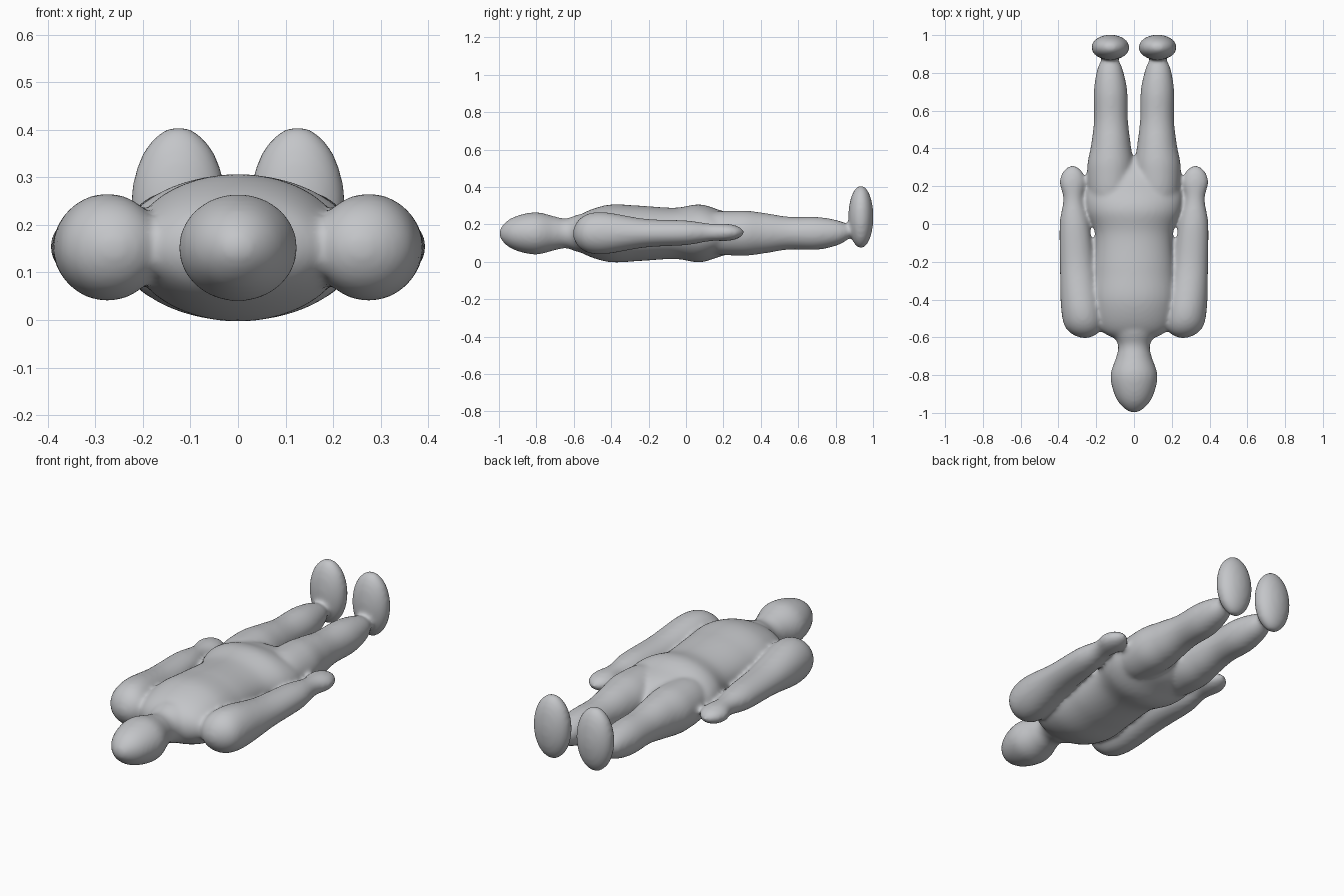
import bpy, bmesh, math
from mathutils import Vector, Matrix

if "Cube" in bpy.data.objects:
    bpy.data.objects.remove(bpy.data.objects["Cube"])

SIDES, STEPS = 40, 8


def spline(rows):
    """Smooth the stations; mirrored end stations give rounded tips."""
    flip = lambda r: (r[0], r[1], r[2], -r[3], -r[4])
    pts = [Vector(r) for r in [flip(rows[1])] + rows + [flip(rows[-2])]]
    out = []
    for a, b, c, d in zip(pts, pts[1:], pts[2:], pts[3:]):
        for i in range(STEPS):
            t = i / STEPS
            out.append(b + (c - a) * t / 2 + (a * 2 - b * 5 + c * 4 - d) * t * t / 2
                       + (b * 3 - a - c * 3 + d) * t ** 3 / 2)
    return out[1:]


def limb(bm, rows, side=1):
    """Loft ellipses along y; a station is y, centre x, centre z, half width, half height."""
    rings = []
    for y, cx, cz, rx, rz in spline(rows):
        ring = []
        for k in range(SIDES):
            a = math.tau * k / SIDES
            ring.append(bm.verts.new((side * (cx + rx * math.cos(a)), y, cz + rz * math.sin(a))))
        rings.append(ring)
    faces = [bm.faces.new(rings[0]), bm.faces.new(rings[-1])]
    for r, s in zip(rings, rings[1:]):
        for k in range(SIDES):
            n = (k + 1) % SIDES
            faces.append(bm.faces.new((r[k], r[n], s[n], s[k])))
    bmesh.ops.recalc_face_normals(bm, faces=faces)


# Stations for each part
head_and_neck = [
    (-1.0, 0, .152, 0, 0), (-.94, 0, .152, .085, .078), (-.81, 0, .152, .125, .113),
    (-.70, 0, .152, .093, .09), (-.64, 0, .152, .085, .08), (-.54, 0, .152, .12, .1),
    (-.45, 0, .152, 0, 0)]
torso = [
    (-.62, 0, .152, 0, 0), (-.57, 0, .152, .17, .095), (-.42, 0, .152, .225, .152),
    (-.25, 0, .152, .215, .148), (-.06, 0, .152, .205, .137), (.07, 0, .152, .25, .155),
    (.17, 0, .152, .252, .128), (.27, 0, .152, .2, .09), (.36, 0, .152, 0, 0)]
arm = [
    (-.605, .26, .152, 0, 0), (-.56, .265, .152, .09, .085), (-.45, .276, .153, .11, .113),
    (-.22, .3, .153, .092, .077), (0, .315, .155, .079, .066), (.13, .322, .157, .053, .047),
    (.22, .325, .157, .069, .046), (.28, .325, .157, .05, .032), (.312, .325, .157, 0, 0)]
leg = [
    (.05, .125, .155, 0, 0), (.12, .125, .155, .1, .1), (.29, .125, .153, .123, .121),
    (.42, .122, .153, .105, .108), (.55, .122, .153, .09, .088), (.70, .124, .152, .089, .088),
    (.81, .127, .155, .07, .067), (.87, .127, .16, .045, .038), (.93, .125, .165, 0, 0)]

bm = bmesh.new()
limb(bm, head_and_neck)
limb(bm, torso)
for side in (1, -1):
    limb(bm, arm, side)
    limb(bm, leg, side)
    # Upright oval foot
    place = Matrix.Translation((side * .125, .935, .24)) @ Matrix.Diagonal((.101, .067, .168, 1))
    bmesh.ops.create_uvsphere(bm, u_segments=40, v_segments=24, radius=1, matrix=place)

mesh = bpy.data.meshes.new("body")
bm.to_mesh(mesh)
bm.free()
body = bpy.data.objects.new("body", mesh)
bpy.context.collection.objects.link(body)

# Fuse the parts into one soft skin
fuse = body.modifiers.new("fuse", 'REMESH')
fuse.mode = 'VOXEL'
fuse.voxel_size = .01
fuse.use_smooth_shade = True
soften = body.modifiers.new("soften", 'SMOOTH')
soften.factor = .5
soften.iterations = 14

# Plain grey skin
grey = bpy.data.materials.new("grey")
grey.use_nodes = True
colour = (.55, .56, .58, 1)
grey.diffuse_color = colour
grey.node_tree.nodes["Principled BSDF"].inputs["Base Color"].default_value = colour
mesh.materials.append(grey)
for p in mesh.polygons:
    p.use_smooth = True
